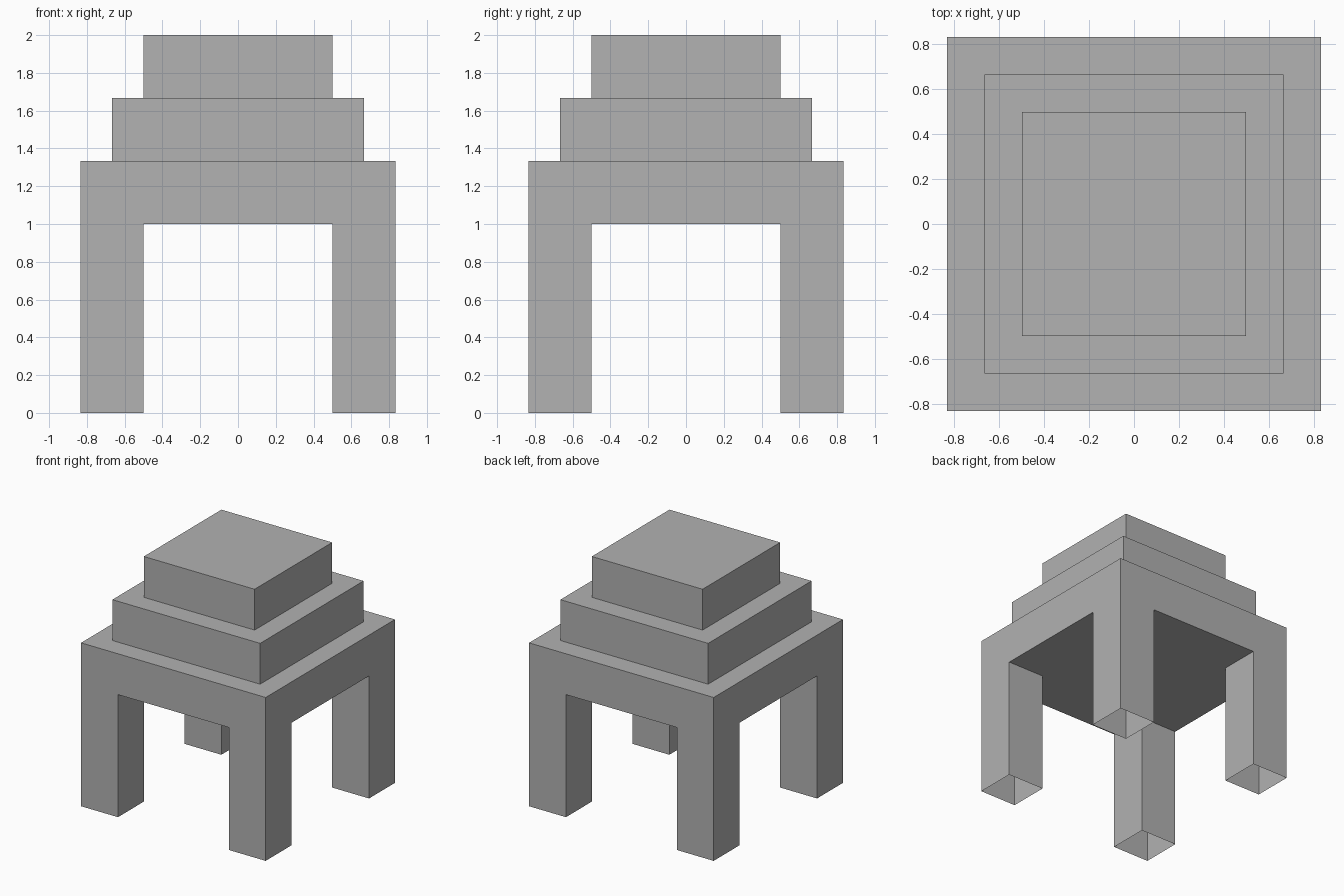
import bpy
import bmesh

cube = bpy.data.objects.get("Cube")
if cube:
    bpy.data.objects.remove(cube, do_unlink=True)

# Half-widths and heights of the stepped form
WIDE, MID, NARROW = 5 / 6, 2 / 3, 1 / 2
UNDERSIDE, STEP, TOP = 1.0, 1 / 3, 2.0

grey = bpy.data.materials.new("plain grey")
grey.use_nodes = True
colour = (0.445, 0.445, 0.445, 1)
grey.diffuse_color = colour
grey.node_tree.nodes["Principled BSDF"].inputs["Base Color"].default_value = colour


def rectangle(bm, x0, x1, y0, y1, z):
    """Four corners, counter-clockwise seen from above."""
    return [bm.verts.new((x, y, z)) for x, y in ((x0, y0), (x1, y0), (x1, y1), (x0, y1))]


def skin(bm, loops):
    """Bridge successive rectangles with outward-facing quads."""
    for low, high in zip(loops, loops[1:]):
        for i in range(4):
            j = (i + 1) % 4
            bm.faces.new((low[i], low[j], high[j], high[i]))


def finish(bm, name):
    mesh = bpy.data.meshes.new(name)
    bm.to_mesh(mesh)
    bm.free()
    mesh.materials.append(grey)
    obj = bpy.data.objects.new(name, mesh)
    bpy.context.collection.objects.link(obj)
    return obj


# Tiers: wall and stepped-in ledge, with a closed cap on the last one
def tier(name, half, z, next_half=None):
    bm = bmesh.new()
    profile = [(half, z), (half, z + STEP)]
    if next_half:
        profile.append((next_half, z + STEP))
    loops = [rectangle(bm, -h, h, -h, h, level) for h, level in profile]
    skin(bm, loops)
    if not next_half:
        bm.faces.new(loops[-1])
    finish(bm, name)


tier("lower_tier", WIDE, UNDERSIDE, MID)
tier("middle_tier", MID, UNDERSIDE + STEP, NARROW)
tier("top_tier", NARROW, TOP - STEP)

# Cross-shaped underside between the legs
bm = bmesh.new()
for x0, x1, y in ((-WIDE, -NARROW, NARROW), (-NARROW, NARROW, WIDE), (NARROW, WIDE, NARROW)):
    bm.faces.new(reversed(rectangle(bm, x0, x1, -y, y, UNDERSIDE)))
finish(bm, "underside")

# Hollow legs, open at the foot
for side, sx in (("left", 1), ("right", -1)):
    for end, sy in (("front", -1), ("back", 1)):
        bm = bmesh.new()
        x0, x1 = sorted((sx * NARROW, sx * WIDE))
        y0, y1 = sorted((sy * NARROW, sy * WIDE))
        skin(bm, [rectangle(bm, x0, x1, y0, y1, z) for z in (0, UNDERSIDE)])
        finish(bm, f"{end}_{side}_leg")
